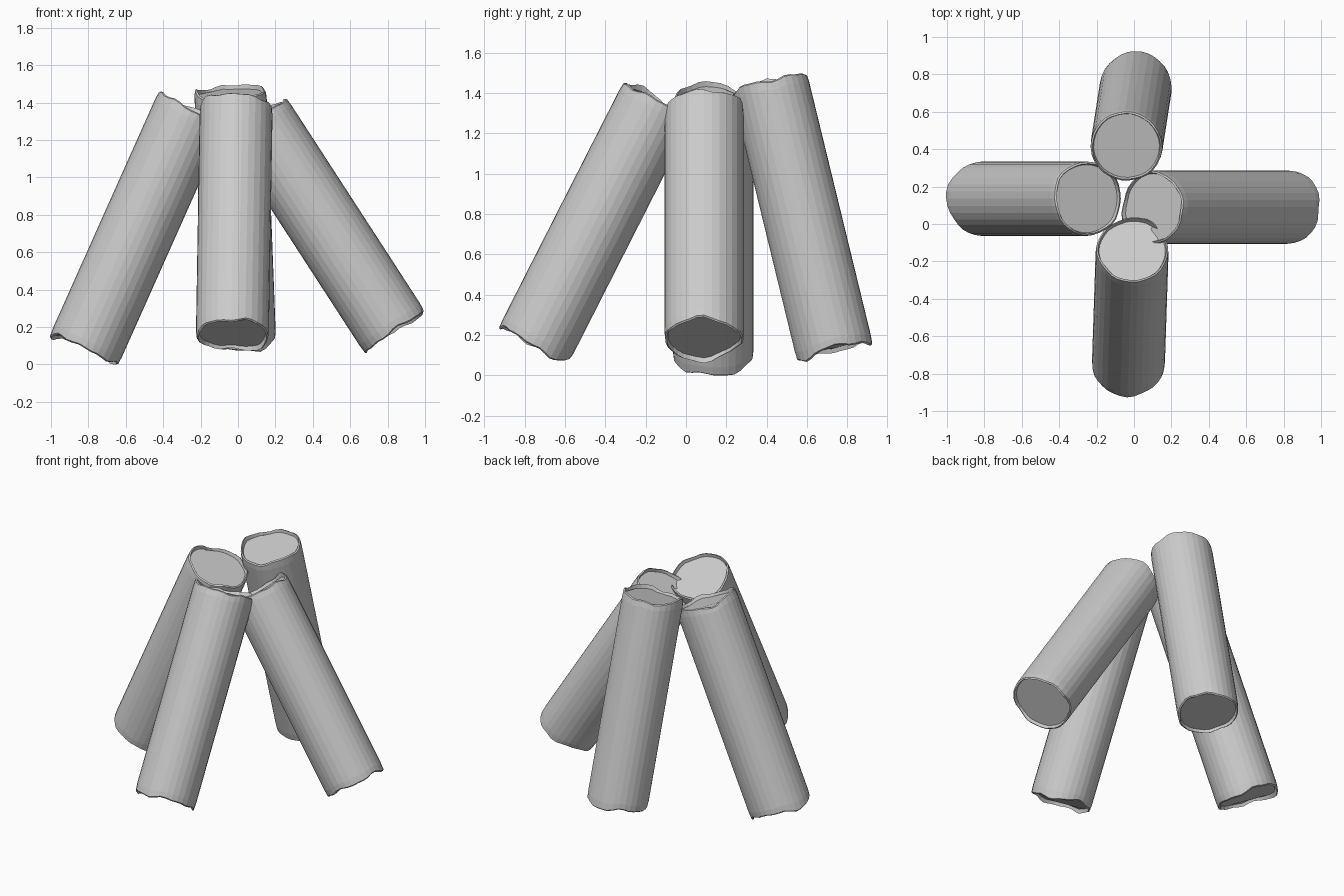
import bpy, bmesh, math, random
from mathutils import Vector

if "Cube" in bpy.data.objects:
    bpy.data.objects.remove(bpy.data.objects["Cube"])

random.seed(7)
SIDES = 32


def jagged():
    """Wavy broken-wood offsets around one end of a log."""
    waves = [(k, random.uniform(0, math.tau), a) for k, a in ((2, .010), (3, .008), (5, .006), (9, .004))]
    return [sum(a * math.sin(k * i * math.tau / SIDES + p) for k, p, a in waves)
            for i in range(SIDES)]


def log(name, foot, top, r):
    foot, top = Vector(foot), Vector(top)
    axis = top - foot
    h = axis.length
    rot = axis.to_track_quat('Z', 'Y')
    lo, hi = jagged(), jagged()
    # (radius factor, height, jag offsets, jag strength) from bottom cap to top cap
    rings = [(.91, .012, lo, .7), (.94, -.010, lo, 1), (.985, -.004, lo, 1), (1, .035, lo, .5),
             (1, h - .035, hi, .5), (.985, h + .004, hi, 1), (.94, h + .010, hi, 1), (.91, h - .012, hi, .7)]
    bm = bmesh.new()
    loops = []
    for f, z, jag, s in rings:
        loops.append([bm.verts.new((f * r * math.cos(i * math.tau / SIDES),
                                    f * r * math.sin(i * math.tau / SIDES),
                                    z + s * jag[i])) for i in range(SIDES)])
    for a, b in zip(loops, loops[1:]):
        for i in range(SIDES):
            j = (i + 1) % SIDES
            bm.faces.new((a[i], a[j], b[j], b[i]))
    # cut faces
    bm.faces.new(loops[0][::-1])
    bm.faces.new(loops[-1])
    me = bpy.data.meshes.new(name)
    bm.to_mesh(me)
    bm.free()
    ob = bpy.data.objects.new(name, me)
    ob.rotation_mode = 'QUATERNION'
    ob.rotation_quaternion = rot
    ob.location = foot
    bpy.context.collection.objects.link(ob)


# four logs leaning together
log("left_log", (-.817, .135, .09), (-.25, .135, 1.36), .2)
log("right_log", (.83, .09, .185), (.10, .09, 1.31), .197)
log("front_log", (-.03, -.75, .16), (-.01, -.14, 1.36), .195)
log("back_log", (.01, .735, .13), (-.04, .415, 1.445), .193)
